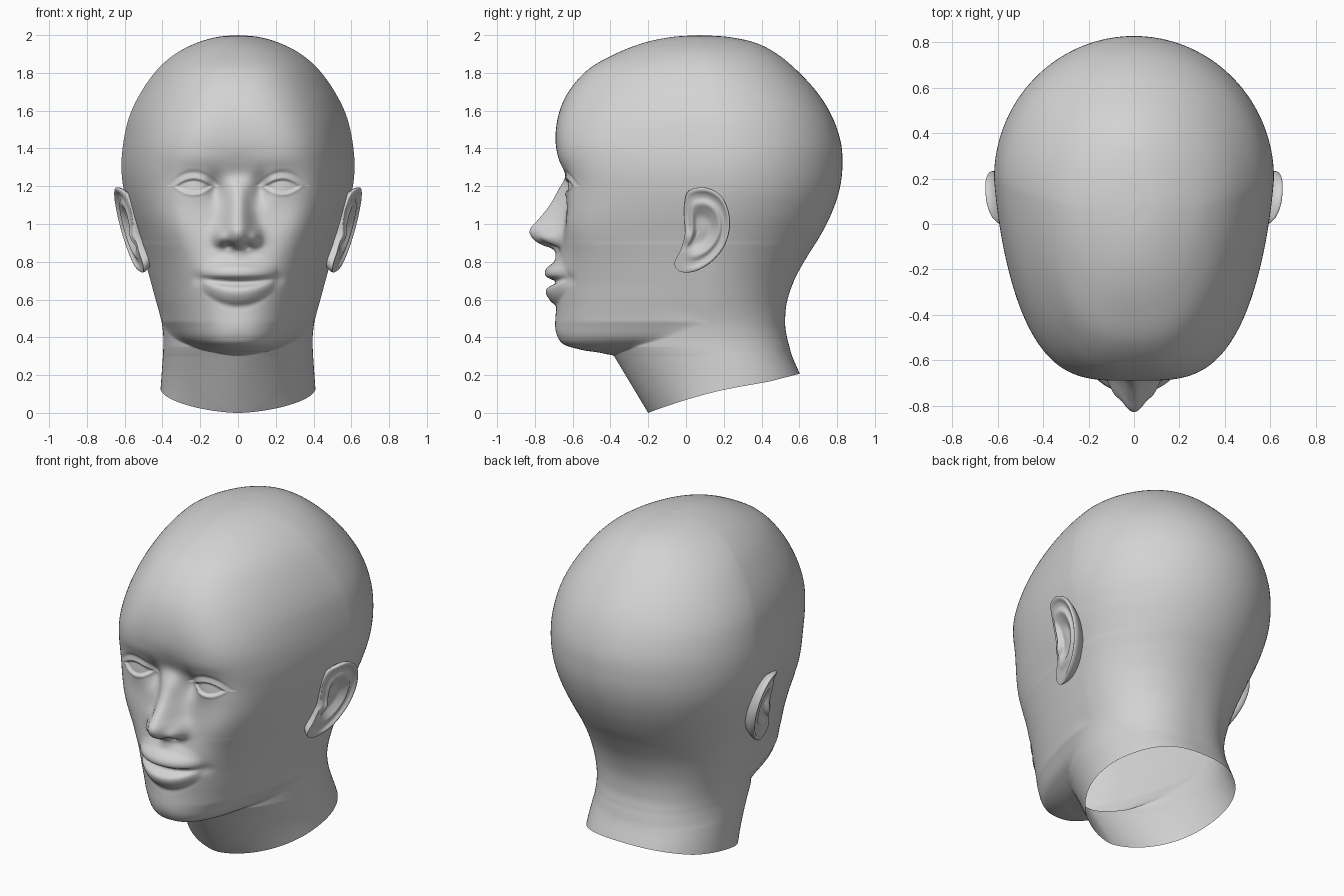
import bpy, bmesh, math

if "Cube" in bpy.data.objects:
    bpy.data.objects.remove(bpy.data.objects["Cube"])

# Helpers
def curve(rows, k):
    """Smooth interpolation of table rows; the first column is the key."""
    if k <= rows[0][0]:
        return rows[0][1:]
    if k >= rows[-1][0]:
        return rows[-1][1:]
    i = 0
    while rows[i + 1][0] < k:
        i += 1
    p, q = rows[i], rows[i + 1]
    o, r = rows[max(i - 1, 0)], rows[min(i + 2, len(rows) - 1)]
    d = q[0] - p[0]
    t = (k - p[0]) / d
    out = []
    for c in range(1, len(p)):
        m0 = (q[c] - o[c]) / (q[0] - o[0]) * d
        m1 = (r[c] - p[c]) / (r[0] - p[0]) * d
        out.append((2*t**3 - 3*t*t + 1) * p[c] + (t**3 - 2*t*t + t) * m0
                   + (3*t*t - 2*t**3) * q[c] + (t**3 - t*t) * m1)
    return out

def g(dx, dz, sx, sz):
    return math.exp(-(dx / sx) ** 2 - (dz / sz) ** 2)

def clamp(v):
    return max(0.0, min(1.0, v))

def smooth(v):
    v = clamp(v)
    return v * v * (3 - 2 * v)

def finish(bm, name):
    bmesh.ops.recalc_face_normals(bm, faces=bm.faces[:])
    for f in bm.faces:
        f.smooth = True
    me = bpy.data.meshes.new(name)
    bm.to_mesh(me)
    bm.free()
    me.materials.append(grey)
    ob = bpy.data.objects.new(name, me)
    bpy.context.collection.objects.link(ob)

def bridge(bm, a, b):
    n = len(a)
    for j in range(n):
        bm.faces.new((a[j], a[(j + 1) % n], b[(j + 1) % n], b[j]))

grey = bpy.data.materials.new("plain_grey")
grey.diffuse_color = (0.65, 0.65, 0.65, 1)
grey.use_nodes = True
grey.node_tree.nodes["Principled BSDF"].inputs["Base Color"].default_value = grey.diffuse_color

# Head sections: z, front y, back y, half width, widest y, front squareness
HEAD = [
    (-.08, -.1, .70, .05, .25, 2), (.15, -.2, .625, .06, .23, 2),
    (.28, -.33, .57, .13, .19, 2.2), (.315, -.44, .557, .20, .17, 2.4),
    (.333, -.55, .552, .25, .16, 2.5), (.36, -.64, .545, .30, .15, 2.5),
    (.40, -.672, .535, .35, .14, 2.5), (.47, -.683, .525, .385, .13, 2.5),
    (.58, -.683, .533, .425, .12, 2.6), (.70, -.675, .572, .46, .13, 2.9),
    (.82, -.66, .637, .495, .15, 3.6), (.94, -.645, .712, .535, .17, 4.4),
    (1.06, -.632, .772, .575, .19, 4.9), (1.18, -.635, .812, .605, .2, 4.8),
    (1.30, -.66, .828, .617, .2, 4.4), (1.43, -.69, .82, .607, .2, 3.8),
    (1.57, -.677, .773, .575, .18, 3.1), (1.70, -.622, .692, .512, .15, 2.7),
    (1.82, -.515, .58, .425, .12, 2.5), (1.905, -.365, .475, .325, .09, 2.3),
    (1.96, -.22, .365, .215, .08, 2.1), (1.99, -.075, .225, .11, .08, 2),
    (2.0, .07, .07, 0, .07, 2)]
HEAD_KEYED = [(i,) + r for i, r in enumerate(HEAD)]
# Nose: z, height, half width.  Lips: distance from mouth line, height
NOSE = [(.80, 0, .05), (.84, .02, .05), (.87, .05, .065), (.89, .11, .08),
        (.925, .165, .088), (.97, .185, .085), (1.02, .15, .074), (1.10, .09, .063),
        (1.18, .045, .06), (1.25, .012, .06), (1.34, 0, .06)]
LIPS = [(-.16, 0), (-.125, 0), (-.10, .025), (-.06, .046), (-.03, .04), (-.008, 0),
        (.008, -.002), (.03, .045), (.06, .056), (.085, .045), (.11, .02), (.16, 0)]

def face_relief(x, z):
    """Forward displacement of the face at |x|, z."""
    # nose, wings and nostrils
    h, wn = curve(NOSE, z)
    d = h * math.exp(-(x / wn) ** 2.2)
    d += .04 * g(x - .09, z - .925, .032, .04) - .035 * g(x - .048, z - .885, .024, .014)
    # mouth and chin
    mid = z - .69 - .022 * (x / .2) ** 2
    fall = max(0.0, 1 - (x / (.21 if mid > 0 else .195)) ** 2) ** .9
    d += curve(LIPS, mid / (.45 + .55 * fall))[0] * fall + .022 * g(x, z - .72, .2, .13)
    d += .01 * g(x, z - .45, .12, .07) - .012 * g(x - .215, z - .71, .03, .03)
    # cheeks, brow and sockets
    d += .018 * g(x - .34, z - .99, .12, .14) + .006 * g(x - .2, z - 1.34, .14, .05)
    d -= .02 * g(x, z - 1.26, .08, .06) + .042 * g(x - .12, z - 1.19, .045, .075)
    d -= .024 * g(x - .24, z - 1.23, .12, .07)
    # eyes: bulge, almond opening, lid rim and crease
    dx, dz = x - .235, z - 1.2
    d += .022 * g(dx, dz, .1, .07)
    e = (dx / .095) ** 2 + abs(dz) / .038
    d -= .011 * smooth((1 - e) / .25)
    d += .004 * math.exp(-((e - 1.2) / .22) ** 2)
    if dz > 0:
        d -= .005 * math.exp(-((e - 1.95) / .3) ** 2)
    return d

def ring_points(t, n=130):
    z, yf, yb, w, c, b = curve(HEAD_KEYED, t)
    nf = max(-.2 - .6 * z, -.41)
    nw = .39 + .02 * max(0.0, min(1.3, (.4 - z) / .3))
    fade = 1 + max(0.0, z - .55) * 2
    back = w
    if z < .9:
        # soften the change from neck width to jaw width
        back = (w + nw + math.hypot(w - nw, .03)) / 2
        soft = back - max(w, nw)
        w, nw = w + soft, nw + soft
    pb = 2 + .5 * smooth((.85 - z) / .5)

    def field(x, dy):
        # union of skull-and-jaw section with neck section
        if dy >= 0:
            return (x / back) ** pb + (dy / (yb - c)) ** 2
        s = dy / (yf - c)
        head = (x / (w * (1 - .11 * min(s, 1)))) ** b + s * s
        if z > .9:
            return head
        neck = ((x / nw) ** 1.65 + (dy / (nf - c)) ** 2) * fade
        kk = .02 + .3 * clamp(-dy * 3) * clamp((z - .3) * 5)
        k = max(kk - abs(head - neck), 0) / kk
        return min(head, neck) - k * k * kk / 4 * clamp(-dy * 8)

    pts = []
    for j in range(n + 1):
        u = j / n
        a = math.pi * (.35 * u + .65 * u ** 2.5)
        sx, sy = math.sin(a), -math.cos(a)
        lo, hi = 0.0, 1.2
        for _ in range(18):
            m = (lo + hi) / 2
            if field(max(m * sx, 0), m * sy) < 1:
                lo = m
            else:
                hi = m
        x, y = lo * max(sx, 0), c + lo * sy
        if y < -.2 and .35 < z < 1.6:
            y -= face_relief(x, z) * smooth((-.2 - y) / .12)
        pts.append((x, y, z))
    pts[0] = (0, pts[0][1], z)
    pts[-1] = (0, pts[-1][1], z)
    return pts + [(-x, y, z) for x, y, z in pts[-2:0:-1]]

# Head and neck
bm = bmesh.new()
prev = None
for i in range(len(HEAD) - 1):
    steps = 24 if i in (12, 13) else 11
    for s in range(steps):
        ring = [bm.verts.new(p) for p in ring_points(i + s / steps)]
        if prev:
            bridge(bm, prev, ring)
        prev = ring
crown = bm.verts.new((0, .07, 2))
for j in range(len(prev)):
    bm.faces.new((prev[j], prev[(j + 1) % len(prev)], crown))
# slanted, slightly bowed open neck cut
bmesh.ops.bisect_plane(bm, geom=bm.verts[:] + bm.edges[:] + bm.faces[:],
                       plane_co=(0, -.2, 0), plane_no=(0, -.207, .8), clear_inner=True)
for v in bm.verts:
    if v.co.z < .3:
        bow = max(0, 1 - ((v.co.y - .12) / .32) ** 2)
        v.co.z += .02 * bow * clamp((.3 - v.co.z) / .2)
finish(bm, "head")

# Ears: outline (y, z) and profile from bowl to rim to hidden back
OUTLINE = [(-.008, 1.10), (.015, 1.175), (.11, 1.19), (.195, 1.135), (.232, 1.02),
           (.21, .90), (.14, .805), (.05, .752), (-.03, .75), (-.06, .795),
           (-.025, .87), (-.005, .95), (-.008, 1.03)]
LOOP = [(i - 2,) + p for i, p in enumerate(OUTLINE[-2:] + OUTLINE + OUTLINE[:3])]
PROFILE = [(0, .05, -.018), (1, .3, -.02), (2, .48, -.003), (3, .62, .012),
           (4, .75, .002), (5, .85, .006), (6, .93, .018), (7, 1.0, .014),
           (8, .99, -.012), (9, .85, -.05), (10, .7, -.09)]
CY, CZ, M = .085, .97, 64
for side, name in ((-1, "ear_left"), (1, "ear_right")):
    bm = bmesh.new()
    prev = None
    for r in range(41):
        s, off = curve(PROFILE, r / 4)
        ring = []
        for j in range(M):
            oy, oz = curve(LOOP, j * len(OUTLINE) / M)
            y, z = CY + (oy - CY) * s, CZ + (oz - CZ) * s
            k = smooth((y + .04) / .14) if off > 0 else 1
            x = .52 + .25 * (z - .75) + .18 * (y - .08) + off * k
            x += .015 * g(y - .015, z - .93, .025, .035)
            x -= .02 * smooth((.04 - y) / .06) * clamp((z - .85) * 5)
            ring.append(bm.verts.new((side * x, y, z)))
        if prev:
            bridge(bm, prev, ring)
        else:
            bm.faces.new(ring)
        prev = ring
    finish(bm, name)
